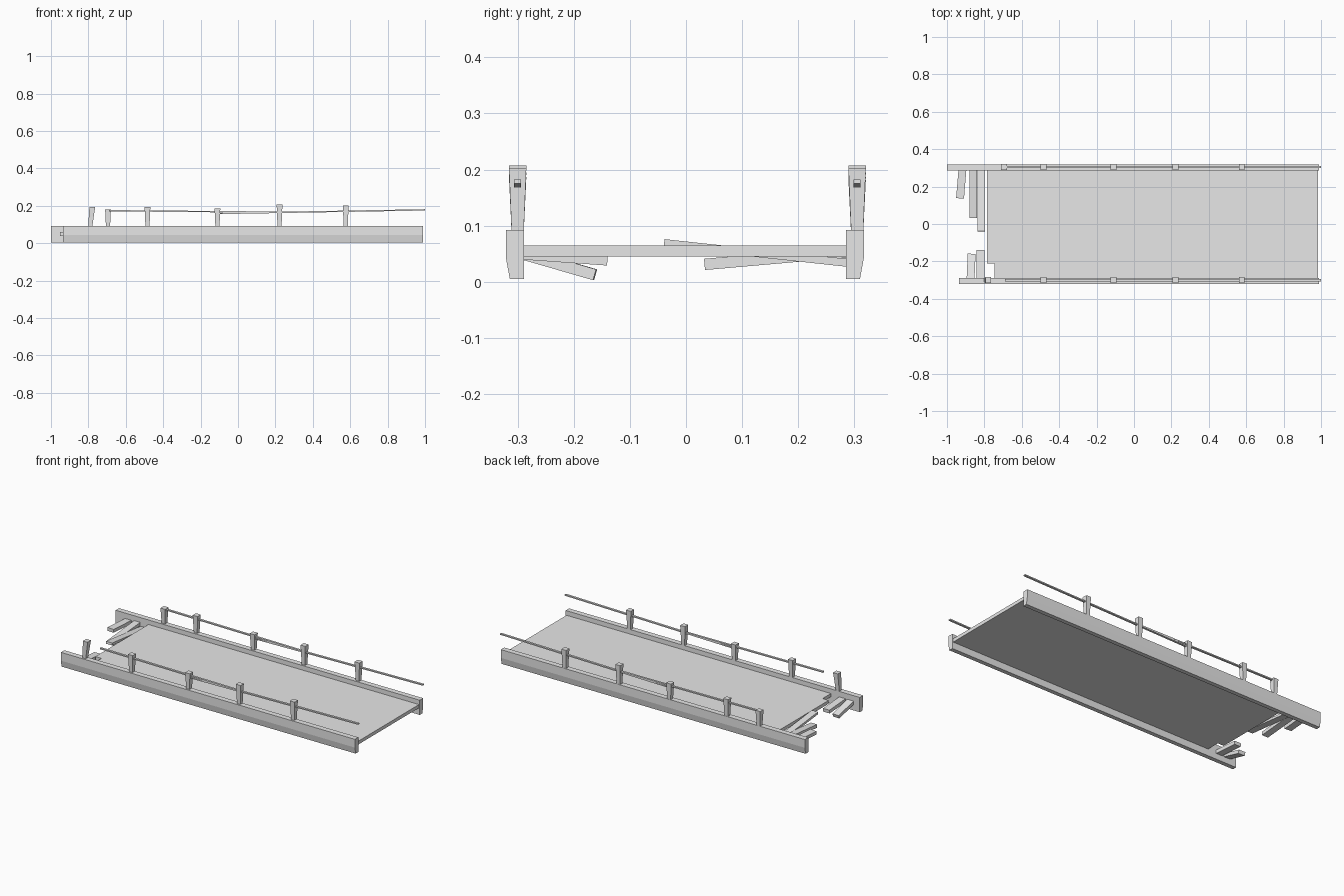
import bpy, bmesh
from mathutils import Vector

if "Cube" in bpy.data.objects:
    bpy.data.objects.remove(bpy.data.objects["Cube"])

wood = bpy.data.materials.new("pale_grey_wood")
wood.diffuse_color = (0.8, 0.8, 0.8, 1)
wood.use_nodes = True
wood.node_tree.nodes["Principled BSDF"].inputs["Base Color"].default_value = wood.diffuse_color


def make(name, rings):
    """Loft a closed solid through matching rings of points."""
    bm = bmesh.new()
    rows = [[bm.verts.new(p) for p in r] for r in rings]
    n = len(rows[0])
    for a, b in zip(rows, rows[1:]):
        for i in range(n):
            j = (i + 1) % n
            bm.faces.new((a[i], a[j], b[j], b[i]))
    bm.faces.new(rows[0])
    bm.faces.new(rows[-1])
    bmesh.ops.recalc_face_normals(bm, faces=bm.faces)
    me = bpy.data.meshes.new(name)
    bm.to_mesh(me)
    bm.free()
    me.materials.append(wood)
    ob = bpy.data.objects.new(name, me)
    bpy.context.collection.objects.link(ob)


def bar(name, a, b, wide, thick):
    """Straight rectangular bar between two points."""
    a, b = Vector(a), Vector(b)
    d = (b - a).normalized()
    side = d.cross(Vector((0, 0, 1))).normalized()
    up = side.cross(d)
    make(name, [[p + side * (wide / 2 * s) + up * (thick / 2 * t)
                 for s, t in ((-1, -1), (1, -1), (1, 1), (-1, 1))] for p in (a, b)])


def post(name, x, y, top, lean=0.0):
    """Post that flares towards its top."""
    make(name, [[(x + dx + s * w, y + t * w, z)
                 for s, t in ((-1, -1), (1, -1), (1, 1), (-1, 1))]
                for z, w, dx in ((0.07, 0.010, 0), (top, 0.0155, lean))])


# side beams with chamfered lower outer edge
for name, s, mid, x0 in (("front_beam", -1, -0.305, -0.935), ("back_beam", 1, 0.301, -1.0)):
    prof = [(-0.016, 0.005), (0.009, 0.005), (0.016, 0.043), (0.016, 0.092), (-0.016, 0.092)]
    make(name, [[(x, mid + s * o, z) for o, z in prof] for x in (x0, 0.99)])

# deck with broken notched end
outline = [(-0.786, 0.29), (-0.786, -0.211), (-0.746, -0.211), (-0.746, -0.292),
           (0.985, -0.292), (0.985, 0.29)]
make("deck", [[(x, y, z) for x, y in outline] for z in (0.045, 0.065)])

# broken loose planks
planks = [((-0.917, 0.295, 0.05), (-0.93, 0.137, 0.05), 0.042),
          ((-0.860, 0.295, 0.054), (-0.860, 0.033, 0.031), 0.040),
          ((-0.817, 0.295, 0.033), (-0.817, -0.039, 0.069), 0.040),
          ((-0.821, -0.295, 0.050), (-0.821, -0.140, 0.039), 0.042),
          ((-0.874, -0.295, 0.051), (-0.868, -0.162, 0.0125), 0.042)]
for i, (a, b, w) in enumerate(planks):
    bar(f"broken_plank_{i + 1}", a, b, w, 0.02 if i != 2 else 0.014)

# posts and overlapping rails on both sides
for side, y in (("front", -0.30), ("back", 0.305)):
    for i, (x, top) in enumerate(((-0.484, 0.195), (-0.11, 0.187), (0.222, 0.207), (0.576, 0.203))):
        post(f"{side}_post_{i + 1}", x, y, top)
    bar(f"{side}_rail_left", (-0.69, y, 0.174), (0.235, y, 0.166), 0.0125, 0.007)
    bar(f"{side}_rail_right", (-0.12, y, 0.159), (1.0, y, 0.1785), 0.0125, 0.007)
post("leaning_front_post", -0.792, -0.30, 0.195, 0.013)
post("back_end_post", -0.695, 0.305, 0.181)
